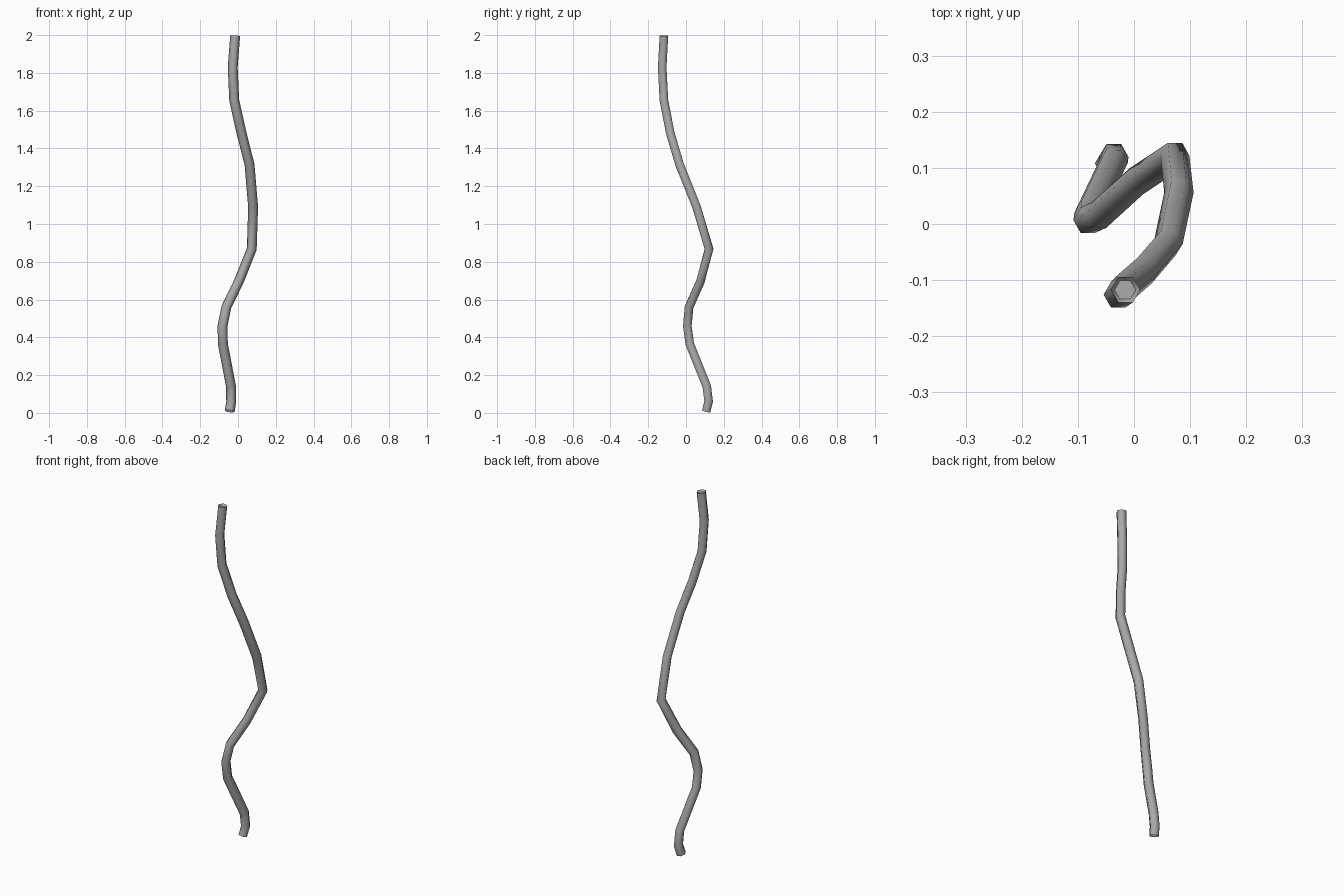
import bpy, bmesh
from math import cos, sin, pi
from mathutils import Vector

if "Cube" in bpy.data.objects:
    bpy.data.objects.remove(bpy.data.objects["Cube"])

# Centre line of the winding stem, bottom to top
path = [Vector(p) for p in (
    (-0.044, 0.107, 0.009), (-0.036, 0.120, 0.06), (-0.037, 0.110, 0.14),
    (-0.080, 0.020, 0.365), (-0.082, 0.007, 0.46), (-0.062, 0.016, 0.56),
    (0.004, 0.076, 0.695), (0.073, 0.122, 0.868), (0.080, 0.056, 1.09),
    (0.061, -0.034, 1.315), (0.019, -0.083, 1.48), (-0.020, -0.117, 1.655),
    (-0.028, -0.126, 1.83), (-0.015, -0.117, 1.997))]
RADIUS, SIDES = 0.0262, 6

bm = bmesh.new()


def ring(i, radius=RADIUS, shift=0.0):
    """Hexagonal section square to the path, one corner toward +x."""
    before = (path[i] - path[max(i - 1, 0)]).normalized()
    after = (path[min(i + 1, len(path) - 1)] - path[i]).normalized()
    t = (before + after).normalized()
    u = (Vector((1, 0, 0)) - t * t.x).normalized()
    v = t.cross(u)
    return [bm.verts.new(path[i] + t * shift + radius * (u * cos(a) + v * sin(a)))
            for a in (2 * pi * k / SIDES for k in range(SIDES))]


def bridge(a, b):
    for k in range(SIDES):
        n = (k + 1) % SIDES
        bm.faces.new((a[k], a[n], b[n], b[k])).smooth = True


# Stem walls
rings = [ring(i) for i in range(len(path))]
for a, b in zip(rings, rings[1:]):
    bridge(a, b)

# Slightly dished end caps
last = len(path) - 1
bottom, top = ring(0, 0.019, 0.01), ring(last, 0.019, -0.01)
bridge(bottom, rings[0])
bridge(rings[-1], top)
bm.faces.new(bottom[::-1])
bm.faces.new(top)
for r in (rings[0], rings[-1], bottom, top):
    for k in range(SIDES):
        bm.edges.get((r[k], r[(k + 1) % SIDES])).smooth = False

mesh = bpy.data.meshes.new("stem")
bm.to_mesh(mesh)
bm.free()

# Dark grey surface
grey = bpy.data.materials.new("dark_grey")
grey.diffuse_color = (0.4, 0.4, 0.4, 1)
grey.use_nodes = True
grey.node_tree.nodes["Principled BSDF"].inputs["Base Color"].default_value = grey.diffuse_color
mesh.materials.append(grey)
bpy.context.collection.objects.link(bpy.data.objects.new("stem", mesh))
